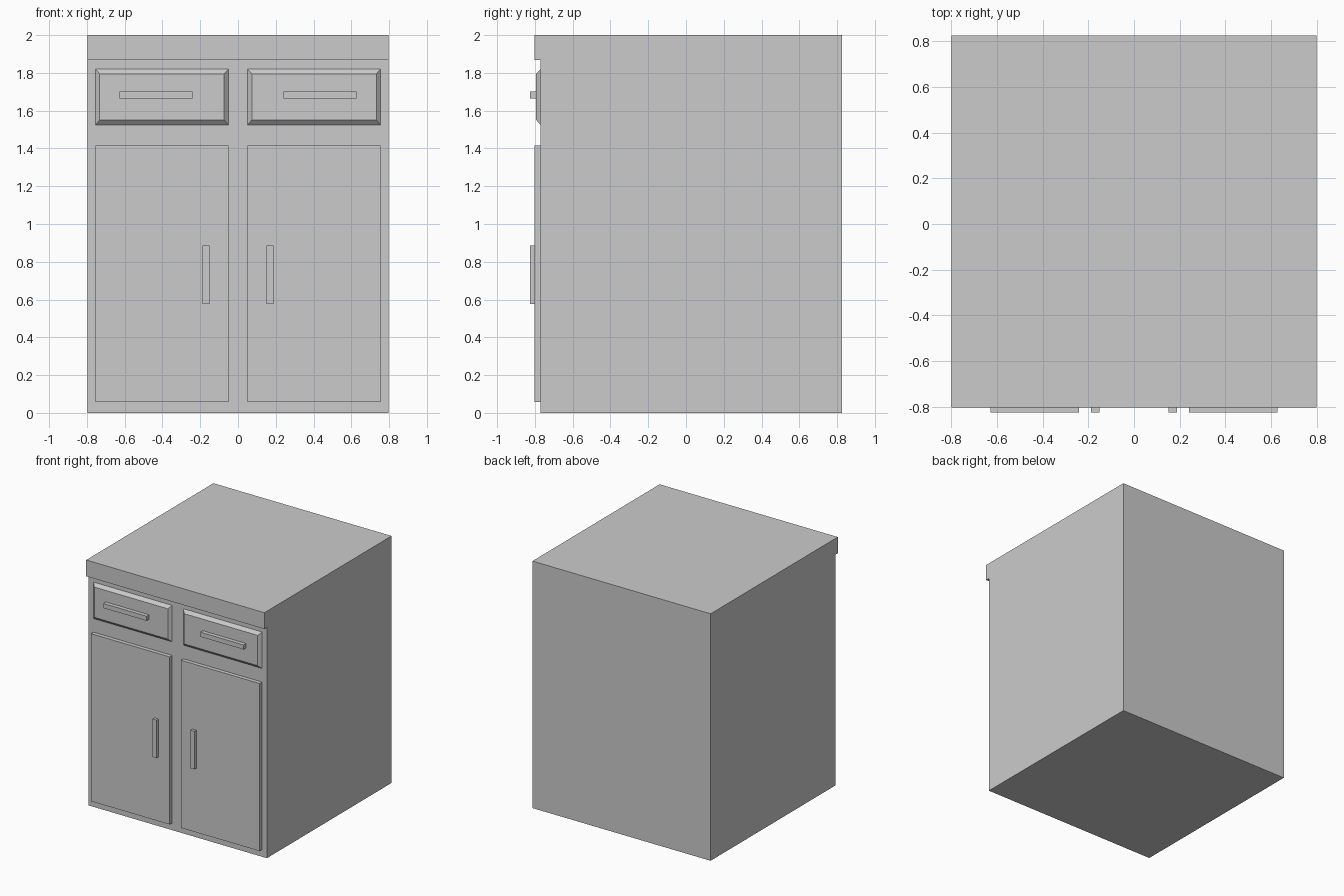
import bpy, bmesh

if "Cube" in bpy.data.objects:
    bpy.data.objects.remove(bpy.data.objects["Cube"])

FACE_Y = -0.77    # cabinet front plane
BACK_Y = 0.825


def finish(name, bm):
    bmesh.ops.recalc_face_normals(bm, faces=bm.faces[:])
    mesh = bpy.data.meshes.new(name)
    bm.to_mesh(mesh)
    bm.free()
    obj = bpy.data.objects.new(name, mesh)
    bpy.context.collection.objects.link(obj)
    return obj


def panel(name, x0, x1, z0, z1, back, front, inset_x=0.0, inset_z=0.0):
    """Box standing off the front; the insets shrink its front face into a bevel."""
    bm = bmesh.new()
    bmesh.ops.create_cube(bm, size=1)
    for v in bm.verts:
        is_front = v.co.y < 0
        dx, dz = (inset_x, inset_z) if is_front else (0, 0)
        v.co = (x0 + dx if v.co.x < 0 else x1 - dx,
                front if is_front else back,
                z0 + dz if v.co.z < 0 else z1 - dz)
    return finish(name, bm)


# Carcass and overhanging worktop as one extruded side profile
profile = [(FACE_Y, 0), (BACK_Y, 0), (BACK_Y, 2), (-0.802, 2),
           (-0.802, 1.868), (FACE_Y, 1.868)]
bm = bmesh.new()
side = bm.faces.new([bm.verts.new((-0.798, y, z)) for y, z in profile])
ext = bmesh.ops.extrude_face_region(bm, geom=[side], use_keep_orig=True)
moved = [g for g in ext["geom"] if isinstance(g, bmesh.types.BMVert)]
bmesh.ops.translate(bm, verts=moved, vec=(1.596, 0, 0))
finish("cabinet_body", bm)

# Doors, drawers and handles, mirrored left and right
for label, s in (("left", -1), ("right", 1)):
    def pair(part, xa, xb, *rest):
        lo, hi = sorted((s * xa, s * xb))
        panel(f"{label}_{part}", lo, hi, *rest)

    pair("door", 0.05, 0.755, 0.058, 1.415, FACE_Y, -0.802)
    pair("door_handle", 0.151, 0.188, 0.577, 0.885, -0.802, -0.825)
    pair("drawer_front", 0.05, 0.755, 1.525, 1.82, FACE_Y, -0.793, 0.023, 0.025)
    pair("drawer_handle", 0.24, 0.628, 1.665, 1.702, -0.793, -0.825)
